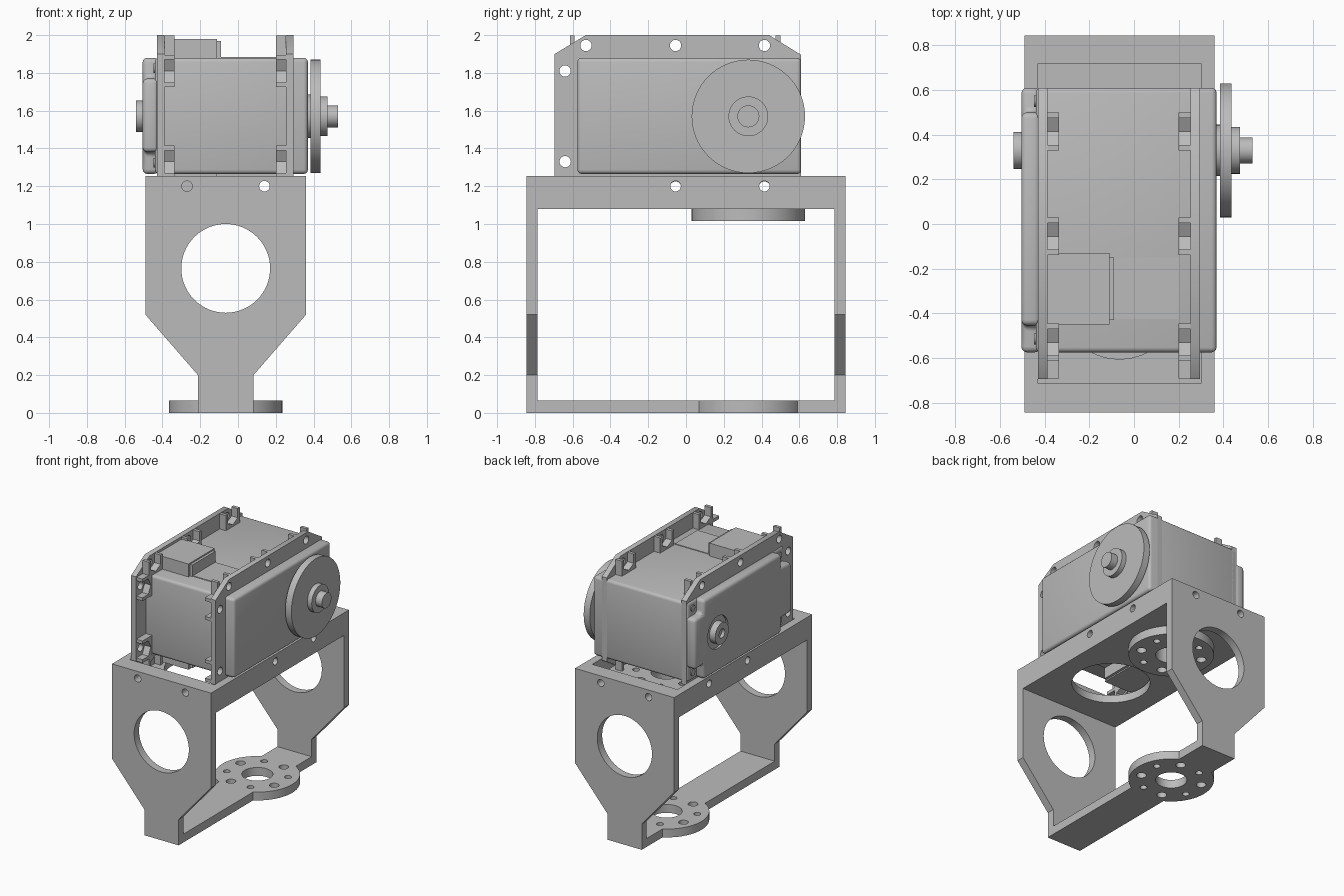
import bpy, bmesh, math
from mathutils import Matrix, Vector

old = bpy.data.objects.get("Cube")
if old:
    bpy.data.objects.remove(old, do_unlink=True)

grey = bpy.data.materials.new("plain grey")
grey.use_nodes = True
grey.diffuse_color = (0.5, 0.5, 0.5, 1)
grey.node_tree.nodes["Principled BSDF"].inputs["Base Color"].default_value = (0.5, 0.5, 0.5, 1)

AXES = {"x": Matrix.Rotation(math.pi / 2, 4, "Y"),
        "y": Matrix.Rotation(math.pi / 2, 4, "X"),
        "z": Matrix.Identity(4)}


def add_box(bm, x, y, z):
    size = Vector((x[1] - x[0], y[1] - y[0], z[1] - z[0]))
    mid = Vector((x[0] + x[1], y[0] + y[1], z[0] + z[1])) / 2
    bmesh.ops.create_cube(bm, size=1, matrix=Matrix.Translation(mid) @ Matrix.Diagonal(size).to_4x4())


def add_cyl(bm, axis, centre, r, length, seg=32):
    bmesh.ops.create_cone(bm, cap_ends=True, segments=seg, radius1=r, radius2=r, depth=length,
                          matrix=Matrix.Translation(centre) @ AXES[axis])


def add_prism(bm, points, depth):
    face = bm.faces.new([bm.verts.new(p) for p in points])
    new = bmesh.ops.extrude_face_region(bm, geom=[face])["geom"]
    bmesh.ops.translate(bm, vec=depth, verts=[v for v in new if isinstance(v, bmesh.types.BMVert)])


def make(name, bm, bevel=0, segments=3):
    bmesh.ops.recalc_face_normals(bm, faces=bm.faces)
    mesh = bpy.data.meshes.new(name)
    bm.to_mesh(mesh)
    bm.free()
    mesh.materials.append(grey)
    ob = bpy.data.objects.new(name, mesh)
    bpy.context.collection.objects.link(ob)
    if bevel:
        mod = ob.modifiers.new("bevel", "BEVEL")
        mod.width, mod.segments = bevel, segments
        bake(ob)
    return ob


def bake(ob):
    graph = bpy.context.evaluated_depsgraph_get()
    mesh = bpy.data.meshes.new_from_object(ob.evaluated_get(graph))
    ob.modifiers.clear()
    ob.data = mesh


def combine(ob, bm, operation="DIFFERENCE"):
    tool = make("tool", bm)
    mod = ob.modifiers.new("combine", "BOOLEAN")
    mod.operation, mod.solver, mod.object = operation, "EXACT", tool
    bake(ob)
    bpy.data.objects.remove(tool, do_unlink=True)


MX = -0.065          # centre line of the bracket
AY, AZ = 0.33, 1.57  # output shaft axis

# Bracket: tapered outline along the whole depth, then hollowed
half = [(0.147, 0), (0.147, 0.2), (0.425, 0.52), (0.425, 1.255)]
outline = half + [(-x, z) for x, z in reversed(half)]
bm = bmesh.new()
add_prism(bm, [(MX + x, -0.845, z) for x, z in outline], (0, 1.69, 0))
bracket = make("bracket", bm)
bm = bmesh.new()
add_box(bm, (-1, 1), (-0.785, 0.785), (0.065, 1.08))
add_box(bm, (MX - 0.365, MX + 0.365), (-0.715, 0.72), (1.14, 1.4))
combine(bracket, bm)

# Round mounting pads below the tray and on the lower bar
bm = bmesh.new()
add_cyl(bm, "z", (MX, AY, 0.0325), 0.3, 0.065, 64)
add_cyl(bm, "z", (MX, AY, 1.0575), 0.3, 0.085, 64)
combine(bracket, bm, "UNION")

# Bracket holes: end windows, tray opening, pad centres and screw holes
bm = bmesh.new()
add_cyl(bm, "y", (MX, 0, 0.765), 0.235, 2, 64)
add_cyl(bm, "z", (MX, -0.33, 1.1), 0.275, 0.2, 64)
for z in (0.03, 1.08):
    add_cyl(bm, "z", (MX, AY, z), 0.11, 0.2)
    for i in range(8):
        a = math.pi / 4 * (i + 0.5)
        add_cyl(bm, "z", (MX + 0.22 * math.cos(a), AY + 0.22 * math.sin(a), z), 0.035 if i % 2 else 0.025, 0.2, 16)
for x in (-0.27, 0.14):
    add_cyl(bm, "y", (x, 0, 1.2), 0.028, 2, 20)
for y in (-0.055, 0.415):
    add_cyl(bm, "x", (0, y, 1.2), 0.028, 2, 20)
combine(bracket, bm)

# Motor case
bm = bmesh.new()
add_box(bm, (-0.44, 0.37), (-0.575, 0.61), (1.265, 1.88))
make("motor_case", bm, 0.022)

# Side cover with stepped corners
bm = bmesh.new()
add_box(bm, (-0.505, -0.42), (-0.575, 0.61), (1.38, 1.77))
cover = make("side_cover", bm)
bm = bmesh.new()
add_box(bm, (-0.505, -0.42), (-0.455, 0.5), (1.265, 1.88))
combine(cover, bm, "UNION")
mod = cover.modifiers.new("bevel", "BEVEL")
mod.width, mod.segments = 0.025, 3
bake(cover)
bm = bmesh.new()
add_cyl(bm, "x", (-0.505, AY, AZ), 0.125, 0.03, 48)
combine(cover, bm)

# Screws in the cover corners
bm = bmesh.new()
for y in (-0.515, 0.55):
    for z in (1.325, 1.825):
        add_cyl(bm, "x", (-0.44, y, z), 0.025, 0.016, 16)
make("corner_screws", bm)

# Flanges with nut pockets
top_holes = [(y, 0.375) for y in (-0.53, -0.055, 0.415)]
front_holes = [(-0.64, 0.24)]
rim = [(0.61, 0.325), (0.44, 0.43), (-0.53, 0.43), (-0.695, 0.33)]
rim = rim + [(y, -z) for y, z in reversed(rim)]
pocket = [(-0.085, -0.065), (0.085, -0.065), (0.085, 0.052), (0.06, 0.052), (0.06, -0.02),
          (0, -0.05), (-0.06, -0.02), (-0.06, 0.052), (-0.085, 0.052)]
for name, outer, inward in (("right_flange", -0.43, 1), ("left_flange", 0.295, -1)):
    bm = bmesh.new()
    add_prism(bm, [(outer, y, AZ + z) for y, z in rim], (0.042 * inward, 0, 0))
    flange = make(name, bm)
    holes, pockets = bmesh.new(), bmesh.new()
    start = outer + 0.04 * inward
    depth = (0.055 * inward, 0, 0)
    for s in (1, -1):
        for y, z in top_holes + front_holes:
            add_cyl(holes, "x", (outer, y, AZ + s * z), 0.03, 0.2, 20)
        for y, z in top_holes:
            add_prism(pockets, [(start, y + u, AZ + s * (z + v)) for u, v in pocket], depth)
        for y, z in front_holes:
            add_prism(pockets, [(start, y - v, AZ + s * z + u) for u, v in pocket], depth)
    combine(flange, holes)
    make(name + "_nut_pockets", pockets)

# Cable sockets above and below the case
for name, s in (("top_socket", 1), ("bottom_socket", -1)):
    bm = bmesh.new()
    c = AZ
    add_box(bm, (-0.39, -0.11), (-0.45, -0.13), sorted((c + s * 0.29, c + s * 0.41)))
    add_box(bm, (-0.12, -0.09), (-0.43, -0.15), sorted((c + s * 0.29, c + s * 0.4)))
    add_box(bm, (-0.1, 0.2), (-0.425, -0.15), sorted((c + s * 0.29, c + s * 0.315)))
    make(name, bm)

# Output horn
bm = bmesh.new()
for x0, x1, r in ((0.36, 0.39, 0.115), (0.385, 0.437, 0.3), (0.43, 0.475, 0.105), (0.47, 0.53, 0.058)):
    add_cyl(bm, "x", ((x0 + x1) / 2, AY, AZ), r, x1 - x0, 64)
make("output_horn", bm)

# Idler hub on the opposite side
bm = bmesh.new()
add_cyl(bm, "x", (-0.51, AY, AZ), 0.083, 0.06, 48)
hub = make("idler_hub", bm)
bm = bmesh.new()
add_cyl(bm, "x", (-0.54, AY, AZ), 0.035, 0.05, 24)
combine(hub, bm)

# Smooth round surfaces, keep edges sharp
bpy.ops.object.select_all(action="DESELECT")
for ob in bpy.context.collection.objects:
    if ob.type == "MESH" and grey.name in ob.data.materials:
        ob.select_set(True)
        bpy.context.view_layer.objects.active = ob
bpy.ops.object.shade_smooth_by_angle(angle=math.radians(35))
